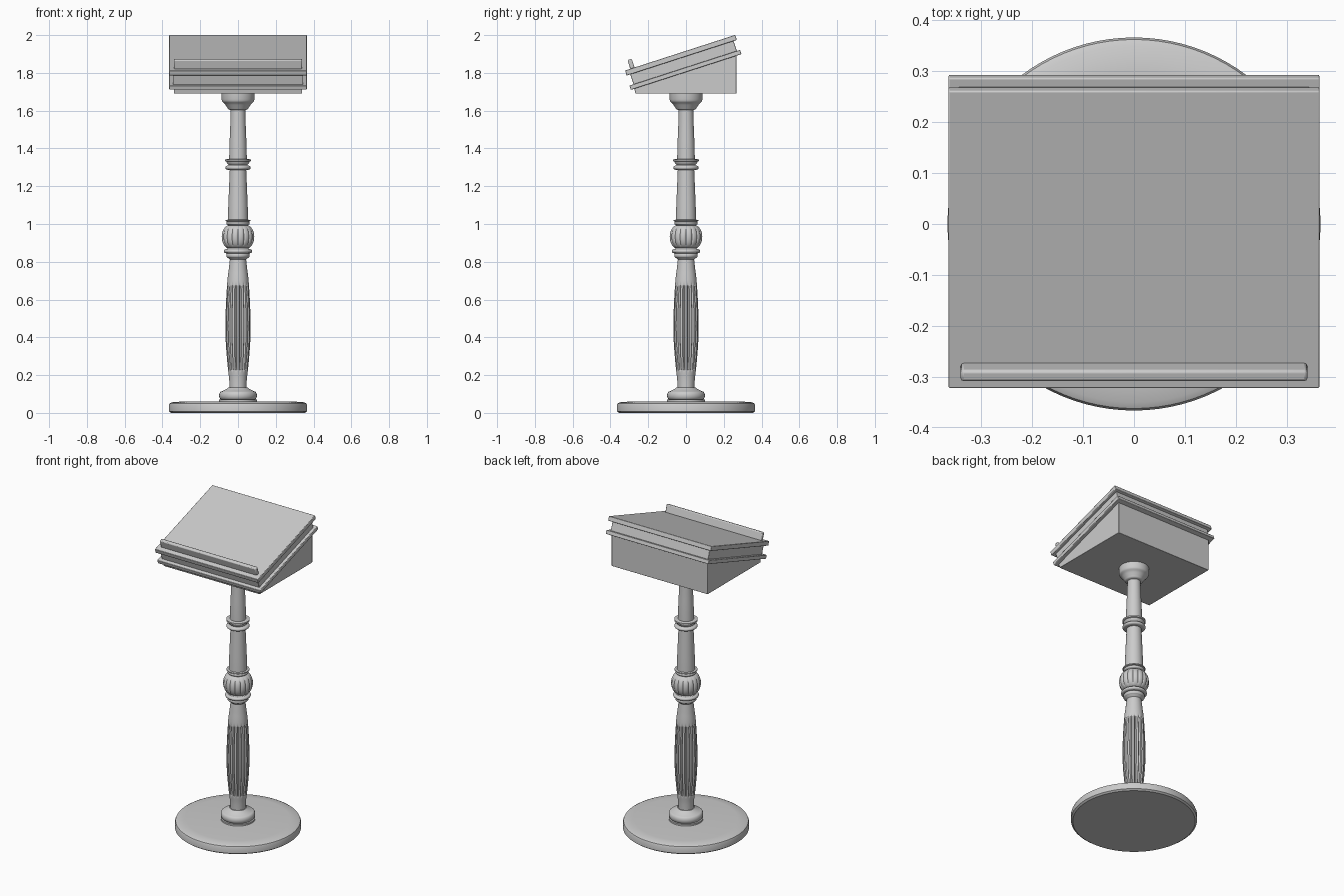
import bpy, bmesh
from math import sin, cos, pi, radians, sqrt

if "Cube" in bpy.data.objects:
    bpy.data.objects.remove(bpy.data.objects["Cube"])


def finish(name, bm, bevel=0.0, angle=35):
    bmesh.ops.recalc_face_normals(bm, faces=bm.faces[:])
    me = bpy.data.meshes.new(name)
    bm.to_mesh(me)
    bm.free()
    ob = bpy.data.objects.new(name, me)
    bpy.context.collection.objects.link(ob)
    if bevel:
        m = ob.modifiers.new("bevel", 'BEVEL')
        m.width, m.segments = bevel, 2
    bpy.ops.object.select_all(action='DESELECT')
    bpy.context.view_layer.objects.active = ob
    ob.select_set(True)
    bpy.ops.object.shade_smooth_by_angle(angle=radians(angle))
    return ob


def lathe(name, profile, segs=64, carve=None, angle=35):
    """Revolve (r, z) points; carve(a, z) is subtracted from the radius."""
    bm = bmesh.new()
    rings = []
    for r, z in profile:
        ring = []
        for i in range(segs):
            a = 2 * pi * i / segs
            q = r - (carve(a, z) if carve else 0)
            ring.append(bm.verts.new((q * cos(a), q * sin(a), z)))
        rings.append(ring)
    for lo, hi in zip(rings, rings[1:]):
        for i in range(segs):
            j = (i + 1) % segs
            bm.faces.new((lo[i], lo[j], hi[j], hi[i]))
    bm.faces.new(rings[0])
    bm.faces.new(rings[-1])
    return finish(name, bm, angle=angle)


def bead(r, z, h, bulge, n=10):
    """Half-round moulding profile."""
    return [(r + bulge * sin(pi * i / n), z - h / 2 * cos(pi * i / n)) for i in range(n + 1)]


def curve(points, n=6):
    """Smooth Catmull-Rom profile through the points."""
    p = [points[0]] + points + [points[-1]]
    out = []
    for a, b, c, d in zip(p, p[1:], p[2:], p[3:]):
        for k in range(n):
            t = k / n
            out.append(tuple(0.5 * (2 * b[i] + (c[i] - a[i]) * t
                       + (2 * a[i] - 5 * b[i] + 4 * c[i] - d[i]) * t * t
                       + (3 * b[i] - a[i] - 3 * c[i] + d[i]) * t ** 3) for i in (0, 1)))
    return out + [points[-1]]


def prism(name, outline, half, bevel=0.002):
    """Extrude a (y, z) outline across x."""
    bm = bmesh.new()
    f = bm.faces.new([bm.verts.new((-half, y, z)) for y, z in outline])
    new = bmesh.ops.extrude_face_region(bm, geom=[f])["geom"]
    bmesh.ops.translate(bm, vec=(2 * half, 0, 0),
                        verts=[v for v in new if isinstance(v, bmesh.types.BMVert)])
    return finish(name, bm, bevel)


# round base and foot moulding
lathe("base", [(0.355, 0), (0.366, 0.008), (0.366, 0.04), (0.362, 0.05),
               (0.35, 0.056), (0.30, 0.06)], 96)
lathe("foot", [(0.10, 0.055), (0.10, 0.07)] + bead(0.085, 0.092, 0.045, 0.015)
      + [(0.075, 0.12), (0.06, 0.127), (0.05, 0.135)])


# fluted lower shaft
def flutes(a, z):
    if not 0.22 < z < 0.685:
        return 0
    fade = min(1, (z - 0.22) / 0.02, (0.685 - z) / 0.02)
    return 0.009 * max(0, cos(16 * a + pi)) ** 1.5 * fade


lathe("lower_shaft", curve([(0.044, 0.12), (0.047, 0.18), (0.055, 0.25), (0.064, 0.36),
                            (0.067, 0.46), (0.064, 0.57), (0.057, 0.69), (0.049, 0.76),
                            (0.042, 0.82)], 9), 128, flutes)

# collar, gadrooned ball and ring
lathe("collar", [(0.042, 0.81), (0.055, 0.822)] + bead(0.056, 0.834, 0.022, 0.006)
      + bead(0.062, 0.856, 0.022, 0.013) + curve([(0.06, 0.867), (0.052, 0.875), (0.05, 0.89)]))


def gadroons(a, z):
    return 0.006 * (1 - abs(sin(8 * a))) ** 2 * max(0, 1 - ((z - 0.932) / 0.062) ** 2)


lathe("ball", [(0.045 + 0.042 * sin(pi * i / 18), 0.932 - 0.062 * cos(pi * i / 18))
               for i in range(19)], 128, gadroons)
lathe("ball_ring", [(0.045, 0.99), (0.055, 0.995)] + bead(0.058, 1.005, 0.014, 0.004)
      + [(0.066, 1.015), (0.066, 1.021), (0.053, 1.023)])

# upper shafts with double ring
lathe("middle_shaft", curve([(0.054, 1.01), (0.052, 1.08), (0.048, 1.18), (0.043, 1.30)]))
lathe("shaft_ring", [(0.043, 1.285)] + bead(0.054, 1.298, 0.022, 0.013)
      + [(0.05, 1.312), (0.054, 1.317), (0.060, 1.325), (0.061, 1.33),
         (0.068, 1.333), (0.068, 1.342), (0.045, 1.345)])
lathe("upper_shaft", curve([(0.047, 1.33), (0.045, 1.42), (0.041, 1.52), (0.038, 1.62)]))
lathe("capital", curve([(0.037, 1.602), (0.05, 1.607), (0.058, 1.618), (0.07, 1.635),
                        (0.083, 1.648), (0.087, 1.66)]) + [(0.088, 1.692)])

# slanted desk: u runs up the slope, n is normal to it
TILT = radians(17.9)


def slope(u, n):
    return u * cos(TILT) - n * sin(TILT), u * sin(TILT) + n * cos(TILT)


def slab(name, half, u0, u1, n0, n1, bevel=0.003):
    prism(name, [slope(*p) for p in ((u0, n0), (u1, n0), (u1, n1), (u0, n1))], half, bevel)


def wedge_top(y, n=1.722):
    return (n + y * sin(TILT)) / cos(TILT)


prism("desk_box", [(-0.267, 1.69), (0.267, 1.69), (0.267, wedge_top(0.267)),
                   (-0.275, wedge_top(-0.275))], 0.34)
slab("lower_moulding", 0.364, 0.248, 0.863, 1.717, 1.741)
slab("desk_frame", 0.345, 0.27, 0.845, 1.738, 1.80)
slab("desk_top", 0.364, 0.250, 0.863, 1.796, 1.824)
slab("book_ledge", 0.34, 0.279, 0.303, 1.82, 1.873, 0.006)
